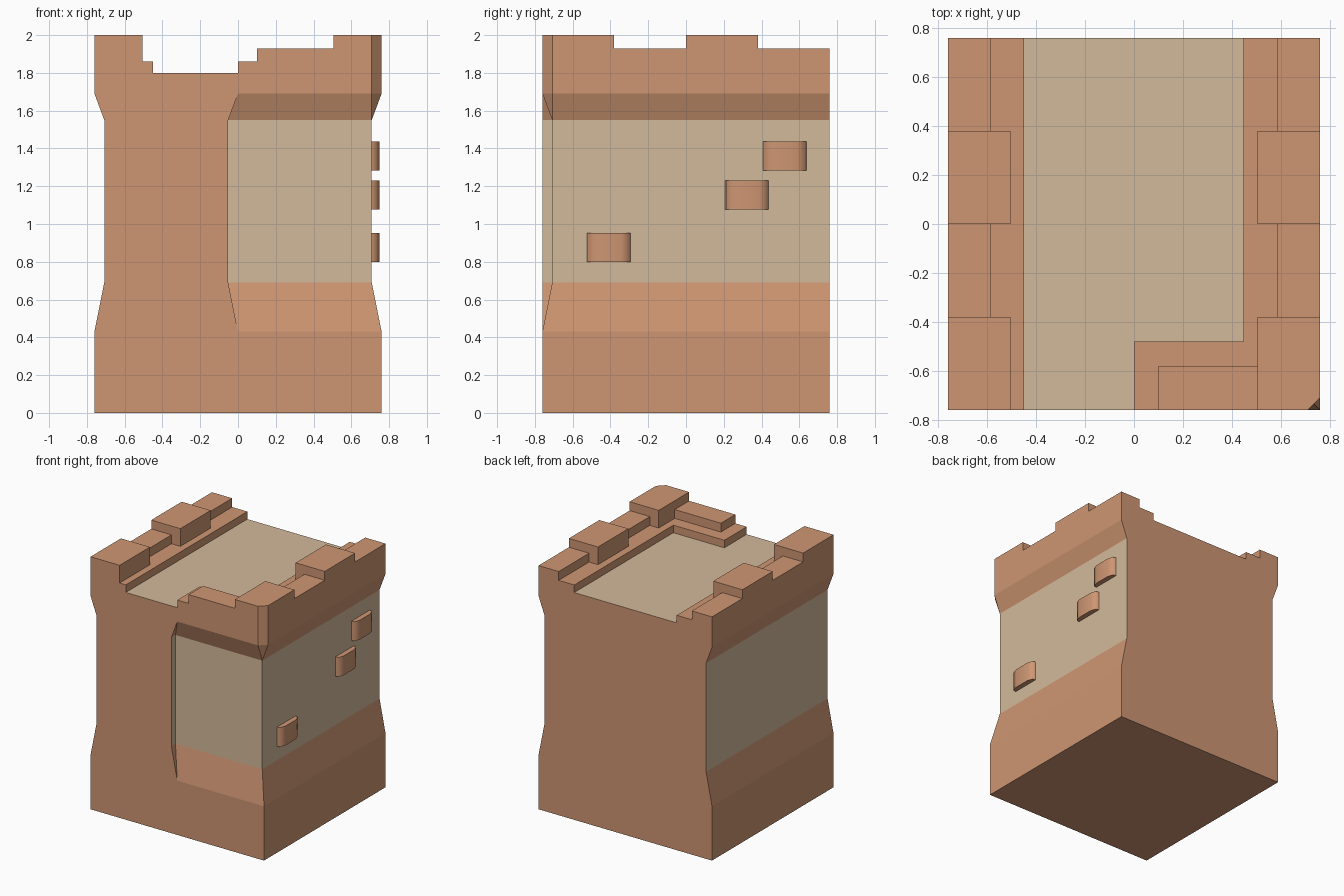
import bpy, bmesh

if "Cube" in bpy.data.objects:
    bpy.data.objects.remove(bpy.data.objects["Cube"])

H = 0.76   # half width
D = 0.052  # wall inset and corner chamfer


def material(name, rgb):
    m = bpy.data.materials.new(name)
    m.diffuse_color = (*rgb, 1)
    m.use_nodes = True
    m.node_tree.nodes["Principled BSDF"].inputs["Base Color"].default_value = m.diffuse_color
    return m


clay = material("clay orange", (0.62, 0.305, 0.17))
plaster = material("plaster tan", (0.65, 0.49, 0.325))


def finish(bm, name, mats):
    bmesh.ops.recalc_face_normals(bm, faces=bm.faces)
    me = bpy.data.meshes.new(name)
    bm.to_mesh(me)
    bm.free()
    ob = bpy.data.objects.new(name, me)
    for m in mats:
        me.materials.append(m)
    bpy.context.collection.objects.link(ob)
    return ob


def prism(name, outline, z0, z1):
    """Extrude a plan outline from z0 to z1."""
    bm = bmesh.new()
    f = bm.faces.new([bm.verts.new((x, y, z0)) for x, y in outline])
    ext = bmesh.ops.extrude_face_region(bm, geom=[f])["geom"]
    for v in ext:
        if isinstance(v, bmesh.types.BMVert):
            v.co.z = z1
    return finish(bm, name, [clay])


def box(name, x0, x1, y0, y1, z0, z1):
    return prism(name, [(x0, y0), (x1, y0), (x1, y1), (x0, y1)], z0, z1)


# Tower body: plan outline lofted through height levels (z, inset, corner chamfer)
levels = [(0, 0, 0), (0.43, 0, 0), (0.69, D, 0), (1.55, D, 0), (1.69, 0, D), (1.80, 0, D)]
bm = bmesh.new()
rings = []
for z, d, c in levels:
    plan = [(-H + d, H), (-H + d, -H), (-d, -H), (-d, -H + d),
            (H - d - c, -H + d), (H - d, -H + d + c), (H - d, H)]
    rings.append([bm.verts.new((x, y, z)) for x, y in plan])
for a, b in zip(rings, rings[1:]):
    for i in range(7):
        j = (i + 1) % 7
        bm.faces.new((a[i], a[j], b[j], b[i]))
bm.faces.new(rings[0])
bm.faces.new(rings[-1])
bmesh.ops.remove_doubles(bm, verts=bm.verts, dist=1e-5)
# plaster on the recessed walls and the walkway
for f in bm.faces:
    c = f.calc_center_median()
    wall = 0.7 < c.z < 1.54 and abs(c.y) < H - 0.005
    f.material_index = 1 if wall or c.z > 1.79 else 0
finish(bm, "tower_body", [clay, plaster])

# Parapet ledges
box("left_ledge", -H, -0.45, -H, H, 1.80, 1.86)
prism("right_and_front_ledge",
      [(0, -H), (H - D, -H), (H, -H + D), (H, H), (0.447, H), (0.447, -0.48), (0, -0.48)],
      1.80, 1.86)

# Battlements: merlons (tall) and crenels (low) alternate along both sides
for side, s in (("left", -1), ("right", 1)):
    for i, y in enumerate((-0.38, 0.38)):
        lo, hi = sorted((s * 0.583, s * H))
        box(f"{side}_crenel_{i}", lo, hi, y, y + 0.38, 1.86, 1.93)
    lo, hi = sorted((s * 0.505, s * H))
    box(f"{side}_merlon", lo, hi, 0, 0.38, 1.86, 2.0)
box("left_front_merlon", -H, -0.505, -H, -0.38, 1.86, 2.0)
prism("corner_merlon",
      [(0.505, -H), (H - D, -H), (H, -H + D), (H, -0.38), (0.505, -0.38)], 1.86, 2.0)
box("front_crenel", 0.1, 0.505, -H, -0.58, 1.86, 1.93)

# Protruding bricks on the right wall, with softened ends
for i, (y, z) in enumerate(((-0.408, 0.80), (0.322, 1.077), (0.522, 1.283))):
    w = H - D
    pts = [(w, -0.115), (w + 0.025, -0.109), (w + 0.04, -0.065),
           (w + 0.04, 0.065), (w + 0.025, 0.109), (w, 0.115)]
    brick = prism(f"brick_{i}", [(px, y + py) for px, py in pts], z, z + 0.153)
    bpy.context.view_layer.objects.active = brick
    bpy.ops.object.select_all(action='DESELECT')
    brick.select_set(True)
    bpy.ops.object.shade_smooth_by_angle(angle=1.05)
